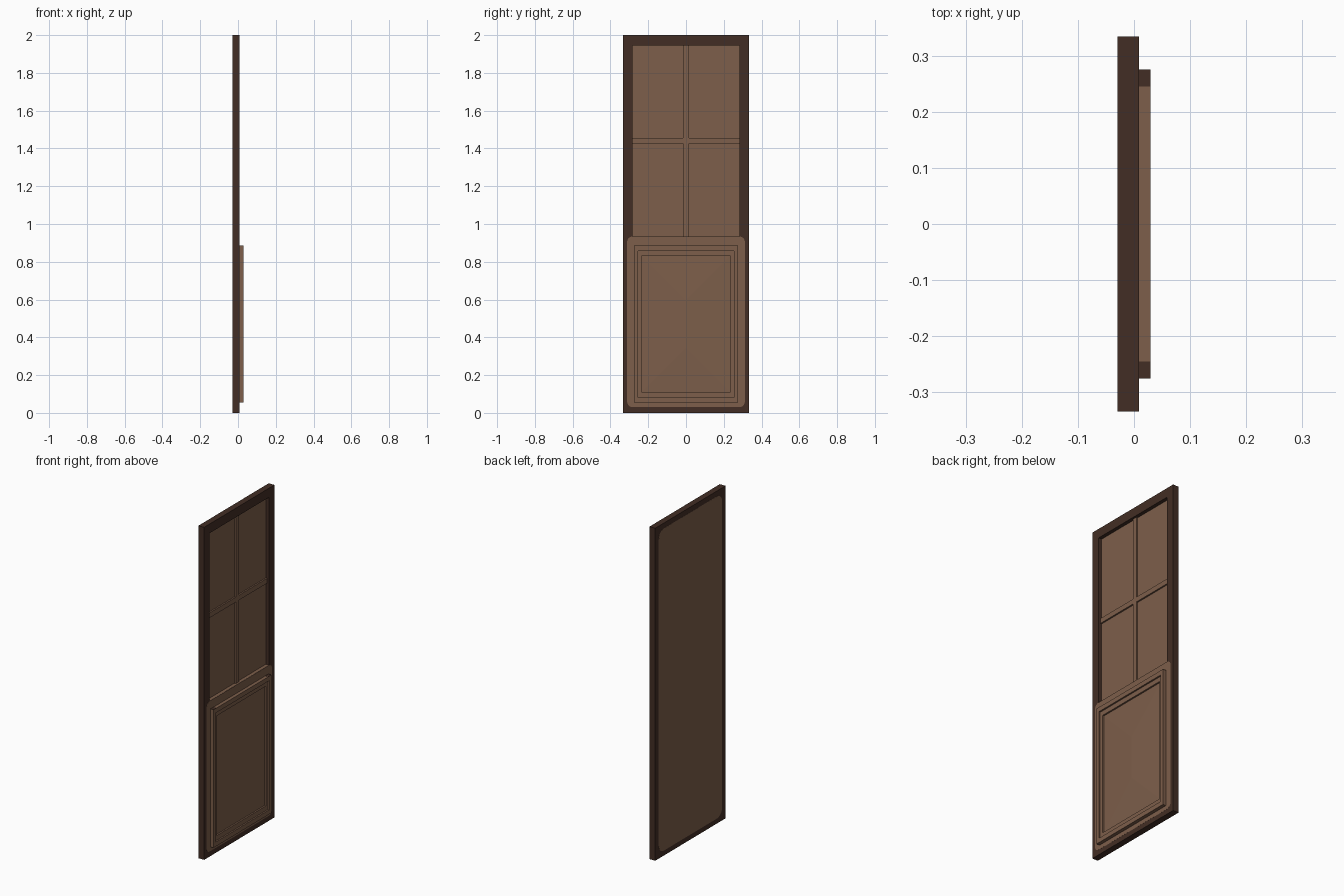
import bpy, bmesh, math

if "Cube" in bpy.data.objects:
    bpy.data.objects.remove(bpy.data.objects["Cube"])

def material(name, rgb):
    m = bpy.data.materials.new(name)
    m.diffuse_color = (*rgb, 1)
    m.use_nodes = True
    m.node_tree.nodes["Principled BSDF"].inputs["Base Color"].default_value = m.diffuse_color
    return m

DARK = material("dark worn wood", (0.055, 0.027, 0.018))
LIGHT = material("light brown wood", (0.205, 0.113, 0.069))
BACK, FRONT, TOP = -0.029, 0.0085, 0.0295
W, H = 0.334, 2.0

def finish(name, bm, mats):
    bmesh.ops.remove_doubles(bm, verts=bm.verts, dist=1e-5)
    bmesh.ops.recalc_face_normals(bm, faces=bm.faces)
    me = bpy.data.meshes.new(name)
    bm.to_mesh(me)
    bm.free()
    for m in mats:
        me.materials.append(m)
    ob = bpy.data.objects.new(name, me)
    bpy.context.collection.objects.link(ob)
    return ob

def face(bm, pts, mat=0):
    f = bm.faces.new([bm.verts.new(p) for p in pts])
    f.material_index = mat

def relief(name, ys, zs, base, depth, colour):
    """Stepped relief on a y/z grid: front faces, step walls and a flat back."""
    bm = bmesh.new()
    def cell(i, j):
        if 0 <= i < len(ys) - 1 and 0 <= j < len(zs) - 1:
            y, z = (ys[i] + ys[i+1]) / 2, (zs[j] + zs[j+1]) / 2
            return depth(y, z), colour(y, z)
        return base, 0
    for i in range(len(ys)):
        for j in range(len(zs)):
            x, c = cell(i, j)
            if i < len(ys) - 1 and j < len(zs) - 1:
                for xx in {x, base}:
                    face(bm, [(xx, ys[a], zs[b]) for a, b in
                              ((i, j), (i+1, j), (i+1, j+1), (i, j+1))], c if xx == x else 0)
            if j < len(zs) - 1:
                n, k = cell(i - 1, j)
                if n != x:
                    face(bm, [(x, ys[i], zs[j]), (n, ys[i], zs[j]),
                              (n, ys[i], zs[j+1]), (x, ys[i], zs[j+1])], c if x > n else k)
            if i < len(ys) - 1:
                n, k = cell(i, j - 1)
                if n != x:
                    face(bm, [(x, ys[i], zs[j]), (n, ys[i], zs[j]),
                              (n, ys[i+1], zs[j]), (x, ys[i+1], zs[j])], c if x > n else k)
    return finish(name, bm, [DARK, LIGHT])

def rounded_plate(name, hw, z0, z1, r, x0, x1):
    """Thin plate with rounded corners."""
    pts = []
    for k, (sy, cz) in enumerate(((1, z1 - r), (-1, z1 - r), (-1, z0 + r), (1, z0 + r))):
        for s in range(6):
            a = math.pi / 2 * (k + s / 5)
            pts.append((sy * (hw - r) + r * math.cos(a), cz + r * math.sin(a)))
    bm = bmesh.new()
    for x in (x0, x1):
        face(bm, [(x, y, z) for y, z in pts])
    for (ya, za), (yb, zb) in zip(pts, pts[1:] + pts[:1]):
        face(bm, [(x0, ya, za), (x0, yb, zb), (x1, yb, zb), (x1, ya, za)])
    return finish(name, bm, [LIGHT])

# Door leaf with four recessed panes and set-back glazing bars
def leaf_depth(y, z):
    if abs(y) > 0.283 or not 0.935 < z < 1.945:
        return FRONT
    return -0.004 if abs(y) < 0.015 or 1.425 < z < 1.455 else -0.013

def leaf_colour(y, z):
    return int(abs(y) < 0.283 and 0.9 < z < 1.945)

relief("door_leaf", [-W, -0.283, -0.015, 0.015, 0.283, W],
       [0, 0.9, 0.935, 1.425, 1.455, 1.945, H], BACK, leaf_depth, leaf_colour)

# Lighter worn fields on the front and back
rounded_plate("lower_field", 0.312, 0.03, 0.934, 0.03, FRONT, FRONT + 0.0005)
rounded_plate("back_field", 0.302, 0.03, 1.968, 0.05, BACK - 0.0005, BACK)

# Stepped moulding around the lower panel
def moulding_depth(y, z):
    if abs(y) < 0.235 and 0.11 < z < 0.83:
        return FRONT + 0.001
    return 0.0205 if abs(y) < 0.255 and 0.082 < z < 0.858 else TOP

ys = [0.235, 0.255, 0.275]
relief("lower_moulding", [-y for y in reversed(ys)] + ys,
       [0.055, 0.082, 0.11, 0.83, 0.858, 0.885], FRONT, moulding_depth, lambda y, z: 1)

# Dark worn ends on the top of the moulding
for s in (-1, 1):
    bm = bmesh.new()
    bmesh.ops.create_cube(bm, size=1)
    for v in bm.verts:
        v.co = (0.019 + v.co.x * 0.021, s * 0.26 + v.co.y * 0.03, 0.8853 + v.co.z * 0.0006)
    finish("moulding_worn_end", bm, [DARK])

# Shallow hipped centre panel
bm = bmesh.new()
x0, x1, h, z0, z1 = 0.011, 0.018, 0.235, 0.11, 0.83
a, b, c, d = (x0, -h, z0), (x0, h, z0), (x0, h, z1), (x0, -h, z1)
lo, hi = (x1, 0, z0 + h), (x1, 0, z1 - h)
for pts in ((a, b, lo), (b, c, hi, lo), (c, d, hi), (d, a, lo, hi)):
    face(bm, pts)
ob = finish("lower_panel", bm, [LIGHT])
if ob.data.polygons[0].normal.x < 0:
    ob.data.flip_normals()
